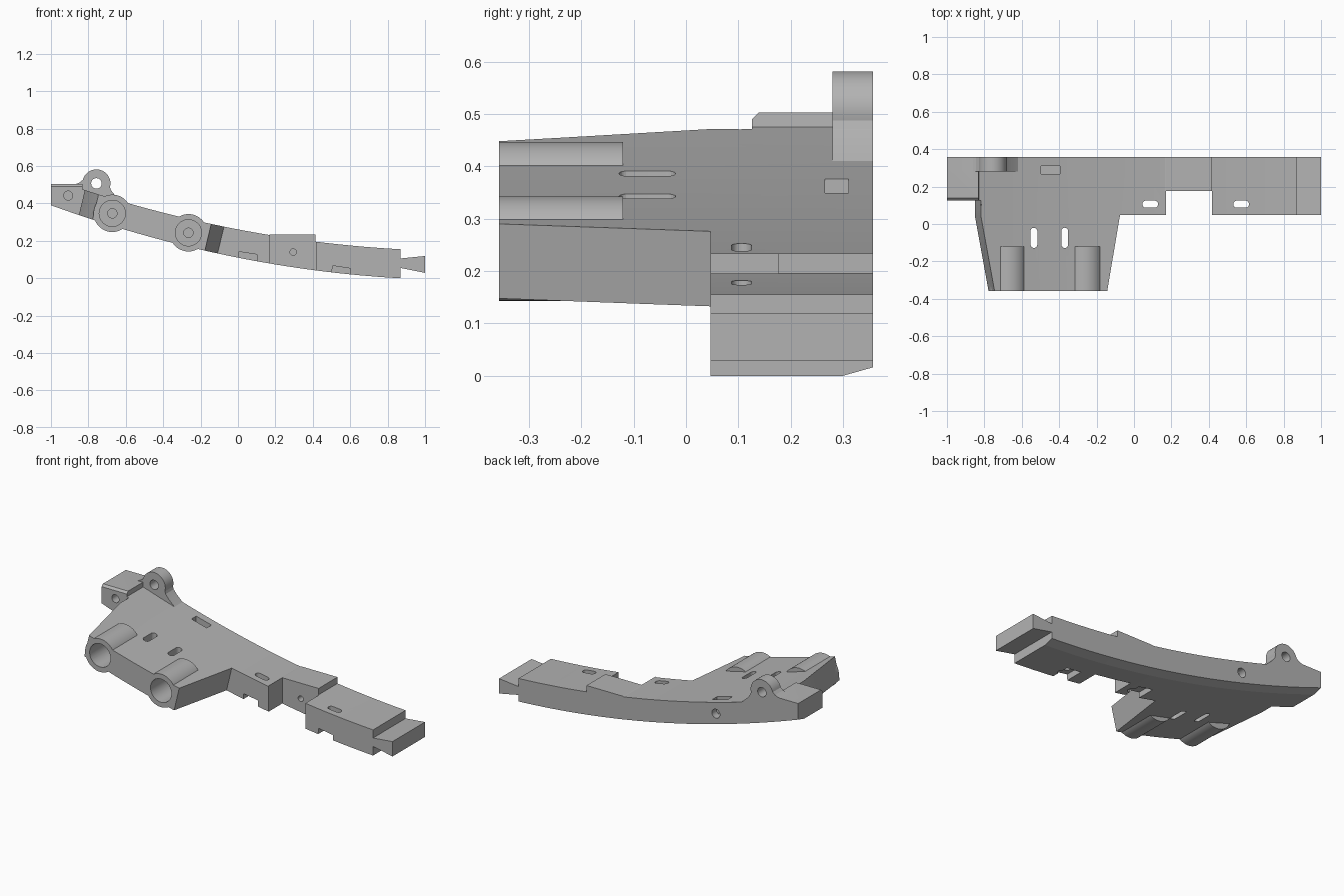
import bpy, bmesh, math

if "Cube" in bpy.data.objects:
    bpy.data.objects.remove(bpy.data.objects["Cube"])

Y = 0.357                                   # half depth
grey = bpy.data.materials.new("mid grey")
grey.diffuse_color = (0.45, 0.45, 0.45, 1)
grey.use_nodes = True
grey.node_tree.nodes["Principled BSDF"].inputs["Base Color"].default_value = grey.diffuse_color


def place(axis, u, v, w):
    """2D profile point (u, v) at distance w along the axis."""
    return {'X': (w, u, v), 'Y': (u, w, v), 'Z': (u, v, w)}[axis]


def loft(name, axis, layers):
    """Closed solid from (distance, profile) layers with equal point counts."""
    bm = bmesh.new()
    rings = [[bm.verts.new(place(axis, u, v, w)) for u, v in pts] for w, pts in layers]
    n = len(rings[0])
    for a, b in zip(rings, rings[1:]):
        for i in range(n):
            j = (i + 1) % n
            bm.faces.new((a[i], a[j], b[j], b[i]))
    bm.faces.new(rings[0])
    bm.faces.new(rings[-1])
    bmesh.ops.recalc_face_normals(bm, faces=bm.faces)
    me = bpy.data.meshes.new(name)
    bm.to_mesh(me)
    bm.free()
    ob = bpy.data.objects.new(name, me)
    bpy.context.collection.objects.link(ob)
    return ob


def prism(name, axis, pts, lo, hi, lean=0.0):
    return loft(name, axis, [(lo, [(u + lean * lo, v) for u, v in pts]),
                             (hi, [(u + lean * hi, v) for u, v in pts])])


def arc(cu, cv, r, a0, a1, n):
    return [(cu + r * math.cos(math.radians(a0 + (a1 - a0) * i / n)),
             cv + r * math.sin(math.radians(a0 + (a1 - a0) * i / n))) for i in range(n + 1)]


def rod(name, x, z, r, lo, hi):
    return prism(name, 'Y', arc(x, z, r, 0, 360, 48)[:-1], lo, hi)


def rect(x0, x1, y0, y1):
    return [(x0, y0), (x1, y0), (x1, y1), (x0, y1)]


def stadium(x0, x1, y0, y1):
    r = min(x1 - x0, y1 - y0) / 2
    if x1 - x0 > y1 - y0:
        return arc(x1 - r, y0 + r, r, -90, 90, 12) + arc(x0 + r, y0 + r, r, 90, 270, 12)
    return arc(x0 + r, y1 - r, r, 0, 180, 12) + arc(x0 + r, y0 + r, r, 180, 360, 12)


def lower(x):
    return 0.11 - 0.198 * x + 0.0821 * x * x


def upper(x):
    return 0.2612 - 0.1914 * x + 0.0797 * x * x


def span(f, a, b, n):
    return [(a + (b - a) * i / n, f(a + (b - a) * i / n)) for i in range(n + 1)]


# Curved body: side profile with end block, raised step and end tab
bottom = span(lower, -1, 0.87, 28)
tab = [(0.87, 0.055), (1, 0.029), (1, 0.119), (0.87, 0.106)]
top = (span(upper, 0.87, 0.415, 7) + [(0.415, 0.234), (0.172, 0.234)]
       + span(upper, 0.165, -0.83, 16) + [(-0.832, 0.503), (-1, 0.503)])
profile = bottom + tab + top
lifted = [(x, z + 0.016) for x, z in bottom] + tab + top
body = loft("curved_bracket", 'Y', [(-Y, profile), (0.30, profile), (Y, lifted)])

# Hinge lug and the two tube bosses
lug = ([(-0.89, 0.50), (-0.86, 0.506), (-0.845, 0.513)] + arc(-0.757, 0.507, 0.075, 165, -15, 28)
       + [(-0.68, 0.472), (-0.66, 0.447), (-0.62, 0.41), (-0.63, 0.36), (-0.88, 0.41)])
bosses = [(-0.672, 0.347), (-0.265, 0.243)]
adds = [prism("lug", 'Y', lug, 0.28, Y)]
for x, z in bosses:
    adds.append(rod("boss", x, z, 0.10, -Y, -0.12))

# Plan outline: material removed beside the wide plate
early = [
    prism("cut_right", 'Z', [(-0.141, 0.047), (1.3, 0.047), (1.3, -0.5), (-0.238, -0.5)],
          -0.3, 0.9, 0.24),
    prism("cut_left", 'Z', [(-1.4, 0.126), (-0.932, 0.126), (-0.932, 0.045),
                            (-0.825, -0.5), (-1.4, -0.5)], -0.3, 0.9, 0.24),
    prism("cut_chamfer", 'X', [(0.10, 0.465), (0.10, 0.543), (0.18, 0.543)], -1.2, -0.815),
    prism("cut_notch", 'Z', rect(0.172, 0.418, -0.1, 0.177), -0.2, 0.6),
]

# Holes, bores and slots
late = [
    rod("lug_hole", -0.757, 0.507, 0.028, 0.2, 0.5),
    rod("end_hole", -0.908, 0.442, 0.024, 0.0, 0.26),
    rod("notch_hole", 0.295, 0.14, 0.017, 0.1, 0.28),
    rod("back_hole", -0.45, 0.295, 0.027, 0.22, 0.5),
    prism("nut_slot", 'Z', rect(-0.497, -0.395, 0.266, 0.311), 0.25, 0.7),
]
for x, z in bosses:
    late.append(rod("bore", x, z, 0.07, -0.5, -0.14))
    late.append(rod("pilot", x, z, 0.025, -0.2, -0.05))
for x in (-0.535, -0.37):
    late.append(prism("plate_slot", 'Z', stadium(x - 0.018, x + 0.018, -0.128, -0.02), -0.1, 0.8))
for x in (0.087, 0.573):
    late.append(prism("arm_slot", 'Z', stadium(x - 0.042, x + 0.042, 0.087, 0.125), -0.1, 0.8))
for x, z in ((0.005, 0.142), (0.505, 0.067)):
    late.append(prism("under_notch", 'Y', [(x, z), (x + 0.097, z - 0.015),
                                           (x + 0.09, -0.1), (x - 0.01, -0.1)], 0.0, 0.16))

bpy.context.view_layer.objects.active = body
for op, tools in (('DIFFERENCE', early), ('UNION', adds), ('DIFFERENCE', late)):
    for tool in tools:
        mod = body.modifiers.new("bool", 'BOOLEAN')
        mod.operation, mod.solver, mod.object = op, 'EXACT', tool
        bpy.ops.object.modifier_apply(modifier=mod.name)
        bpy.data.objects.remove(tool)

body.data.materials.clear()
body.data.materials.append(grey)
for p in body.data.polygons:
    p.material_index = 0
bpy.ops.object.select_all(action='DESELECT')
body.select_set(True)
bpy.ops.object.shade_smooth_by_angle(angle=math.radians(12))
